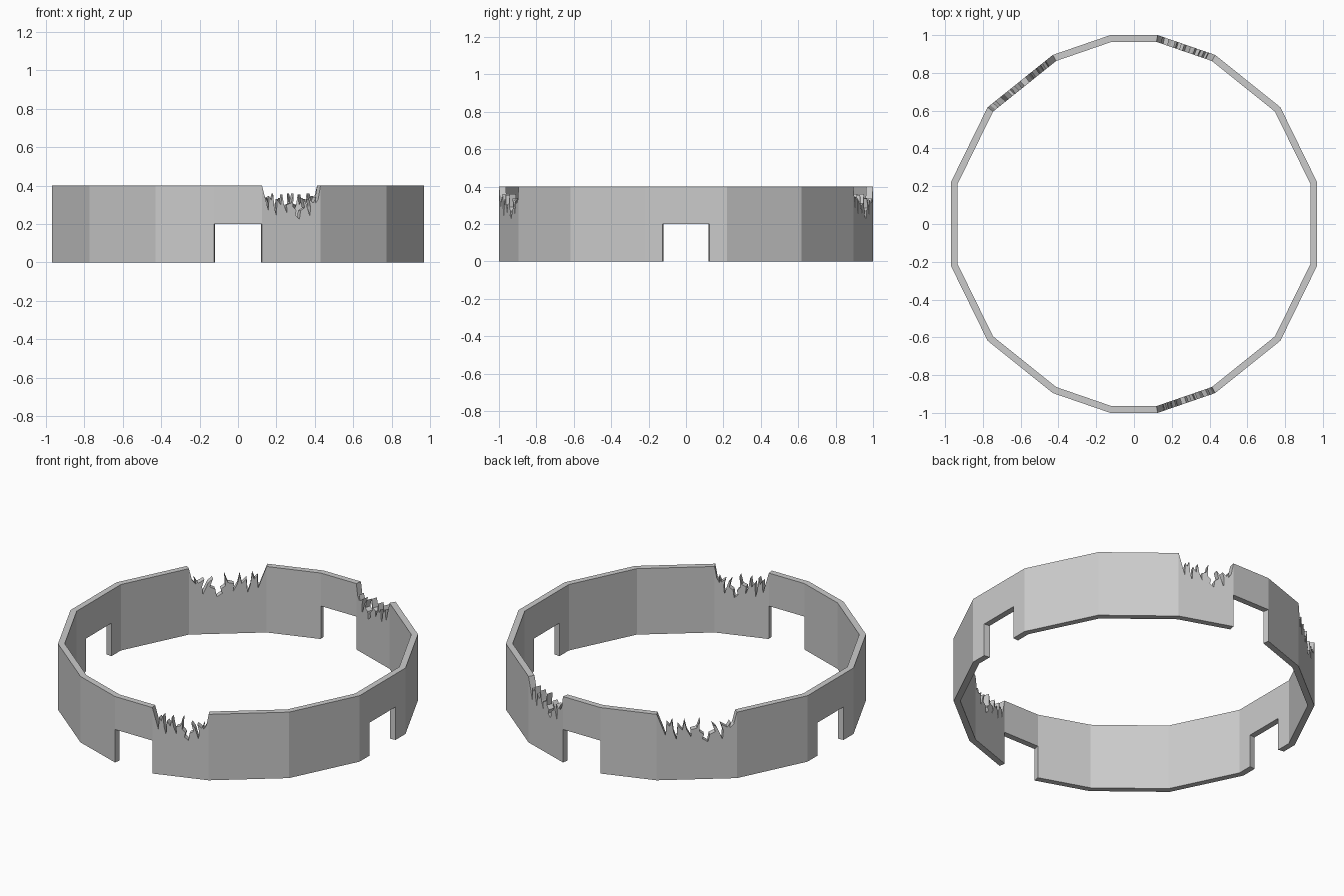
import bpy, bmesh
from mathutils import Vector

if "Cube" in bpy.data.objects:
    bpy.data.objects.remove(bpy.data.objects["Cube"])

HEIGHT, DOOR_H, DOOR_HALF, THICK = 0.4, 0.2, 0.125, 0.036

# plan outline, counter-clockwise: one quadrant mirrored to all four
quad = [(0.97, 0.22), (0.775, 0.618), (0.43, 0.895), (0.125, 1.0)]
half = quad + [(-x, y) for x, y in reversed(quad)]
outer = [Vector(p) for p in half] + [Vector((-x, -y)) for x, y in half]
N = len(outer)


def normal(a, b):
    d = (b - a).normalized()
    return Vector((-d.y, d.x))


# mitred inner outline
inner = []
for i, p in enumerate(outer):
    n1, n2 = normal(outer[i - 1], p), normal(p, outer[(i + 1) % N])
    inner.append(p + (n1 + n2) * THICK / (1 + n1.dot(n2)))

# broken rim profile: (fraction along panel, height)
jagged = [(0, .4), (.06, .33), (.11, .27), (.12, .345), (.16, .325), (.19, .36),
          (.21, .29), (.245, .245), (.26, .33), (.32, .30), (.345, .355),
          (.375, .30), (.43, .255), (.42, .30), (.50, .31), (.54, .36),
          (.53, .29), (.59, .27), (.57, .245), (.64, .225), (.66, .27),
          (.73, .285), (.69, .335), (.75, .31), (.82, .24), (.83, .29),
          (.80, .33), (.88, .31), (.92, .34), (.91, .305), (.96, .33), (1, .4)]

bm = bmesh.new()


def point(line, i, tz):
    t, z = tz
    p = line[i].lerp(line[(i + 1) % N], t)
    return bm.verts.new((p.x, p.y, z))


def panel(i, bottom, top, full_width=False):
    # closed loop round the panel; the two shared ends stay open
    for path in (bottom, top[::-1]):
        o = [point(outer, i, q) for q in path]
        n = [point(inner, i, q) for q in path]
        for k in range(len(path) - 1):
            bm.faces.new((o[k], n[k], n[k + 1], o[k + 1]))
    loop = (bottom[1:-1] if full_width else bottom) + top[::-1]
    bm.faces.new([point(outer, i, q) for q in loop])
    bm.faces.new([point(inner, i, q) for q in reversed(loop)])


for i in range(N):
    a, b = outer[i], outer[(i + 1) % N]
    mid = (a + b) / 2
    bottom, top, full = [(0, 0), (1, 0)], [(0, HEIGHT), (1, HEIGHT)], False
    # doorways on the four axis-aligned panels
    if min(abs(mid.x), abs(mid.y)) < 0.01:
        full = abs(mid.x) < 0.01
        f = 0 if full else 0.5 - DOOR_HALF / (b - a).length
        bottom = [(f, 0), (f, DOOR_H), (1 - f, DOOR_H), (1 - f, 0)]
        if not full:
            bottom = [(0, 0)] + bottom + [(1, 0)]
    # three crumbled panels
    if i in (2, 5, 12):
        top = jagged
    panel(i, bottom, top, full)

bmesh.ops.remove_doubles(bm, verts=bm.verts, dist=0.0005)
bmesh.ops.recalc_face_normals(bm, faces=bm.faces)
mesh = bpy.data.meshes.new("ring_wall")
bm.to_mesh(mesh)
bm.free()
bpy.context.collection.objects.link(bpy.data.objects.new("ring_wall", mesh))
